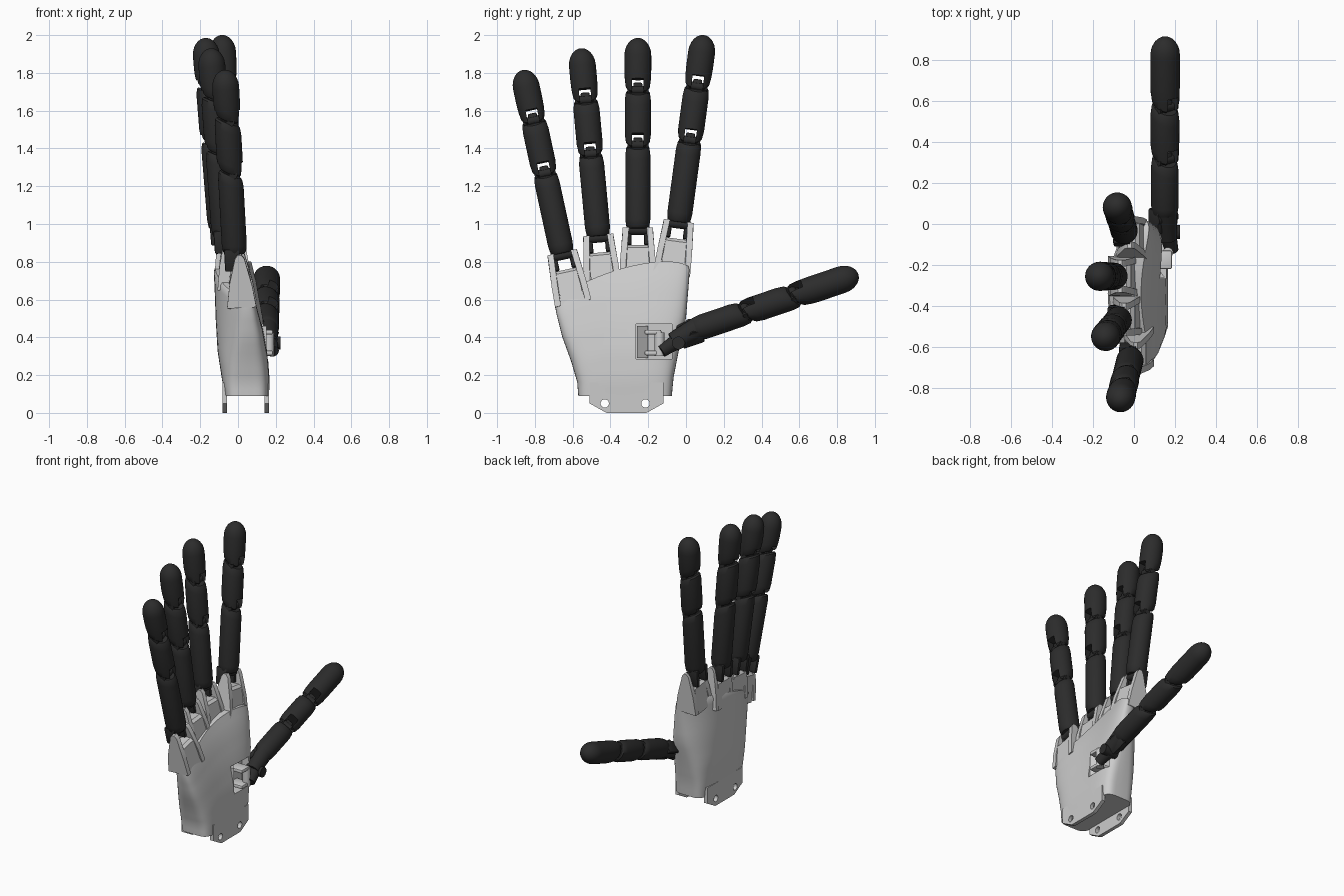
import bpy, bmesh, math
from mathutils import Matrix, Vector

old = bpy.data.objects.get("Cube")
if old:
    bpy.data.objects.remove(old, do_unlink=True)


def material(name, c):
    m = bpy.data.materials.new(name)
    m.use_nodes = True
    col = (c, c, c, 1)
    m.diffuse_color = col
    m.node_tree.nodes["Principled BSDF"].inputs["Base Color"].default_value = col
    return m


GREY = material("light grey shell", 0.60)
DARK = material("charcoal plastic", 0.025)
made = []


def finish(name, bm, mat, frame=None):
    bmesh.ops.recalc_face_normals(bm, faces=bm.faces)
    me = bpy.data.meshes.new(name)
    bm.to_mesh(me)
    bm.free()
    if frame:
        me.transform(frame)
    ob = bpy.data.objects.new(name, me)
    bpy.context.collection.objects.link(ob)
    me.materials.append(mat)
    made.append(ob)
    return ob


def box(name, lo, hi, mat, frame=None, bevel=0.0):
    bm = bmesh.new()
    bmesh.ops.create_cube(bm, size=1)
    for v in bm.verts:
        v.co = [l + (c + 0.5) * (h - l) for c, l, h in zip(v.co, lo, hi)]
    if bevel:
        bmesh.ops.bevel(bm, geom=bm.edges[:], offset=bevel, segments=2, affect='EDGES', profile=0.5)
    return finish(name, bm, mat, frame)


def rod(name, a, b, r, mat, frame=None, r2=None):
    a, b = Vector(a), Vector(b)
    bm = bmesh.new()
    rot = (b - a).to_track_quat('Z', 'Y').to_matrix().to_4x4()
    bmesh.ops.create_cone(bm, cap_ends=True, segments=24, radius1=r, radius2=r2 or r,
                          depth=(b - a).length, matrix=Matrix.Translation((a + b) / 2) @ rot)
    return finish(name, bm, mat, frame)


def plate(name, pts, axis, lo, hi, mat, frame=None):
    """Extrude a 2D outline along local x (axis 0) or y (axis 1)."""
    bm = bmesh.new()
    put = (lambda p, d: (d, p[0], p[1])) if axis == 0 else (lambda p, d: (p[0], d, p[1]))
    rings = [[bm.verts.new(put(p, d)) for p in pts] for d in (lo, hi)]
    skin(bm, rings)
    return finish(name, bm, mat, frame)


def skin(bm, rings, caps=True):
    n = len(rings[0])
    for A, B in zip(rings, rings[1:]):
        for i in range(n):
            bm.faces.new((A[i], A[(i + 1) % n], B[(i + 1) % n], B[i]))
    if caps:
        bm.faces.new(rings[0])
        bm.faces.new(rings[-1])


def cut(ob, cutter):
    mod = ob.modifiers.new("cut", 'BOOLEAN')
    mod.operation, mod.solver, mod.object = 'DIFFERENCE', 'EXACT', cutter
    bpy.context.view_layer.update()
    me = bpy.data.meshes.new_from_object(ob.evaluated_get(bpy.context.evaluated_depsgraph_get()))
    mat = ob.data.materials[0]
    ob.modifiers.clear()
    me.materials.clear()
    me.materials.append(mat)
    for p in me.polygons:
        p.material_index = 0
    ob.data = me
    made.remove(cutter)
    bpy.data.objects.remove(cutter, do_unlink=True)


# ---- palm: lofted rounded sections under a slanted, curved top rim
# t, pinky edge y, index edge y, centre x, half depth, bend, squareness
ROWS = [(0, -.57, -.075, .047, .118, 0, 5), (.14, -.576, -.066, .045, .126, .005, 4.5),
        (.35, -.608, -.038, .047, .13, .025, 3.6), (.6, -.655, 0, .055, .118, .055, 3),
        (.85, -.688, .014, .052, .098, .078, 2.7), (.97, -.695, .02, .045, .085, .088, 2.6),
        (1, -.688, .013, .045, .077, .088, 2.6)]
N = 64


def row_at(t):
    for a, b in zip(ROWS, ROWS[1:]):
        if t <= b[0]:
            k = (t - a[0]) / (b[0] - a[0])
            return [p + (q - p) * k for p, q in zip(a, b)]


bm = bmesh.new()
rings = []
for t in [0, .07, .14, .21, .28, .35, .43, .52, .6, .68, .76, .85, .92, .97, 1]:
    _, yl, yr, xc, b, bend, n = row_at(t)
    ring = []
    for i in range(N):
        a = math.tau * i / N
        c, s = math.cos(a), math.sin(a)
        v = math.copysign(abs(c) ** (2 / n), c)
        w = math.copysign(abs(s) ** (2 / n), s)
        u = (v + 1) / 2
        top = .61 + .4236 * u - .227 * u * u - .03 * u ** 12
        ring.append(bm.verts.new((xc + b * w - bend * (1 - v * v), (yl + yr) / 2 + v * (yr - yl) / 2,
                                  .09 + t * (top - .09))))
    rings.append(ring)
skin(bm, rings, caps=False)
for ring in (rings[0], rings[-1]):
    for i in range(N // 2):
        q = [ring[i], ring[i + 1], ring[N - i - 1], ring[-i]]
        bm.faces.new(list(dict.fromkeys(q)))
palm = finish("palm", bm, GREY)
cut(palm, box("cutter", (.085, -.265, .285), (.3, -.075, .47), GREY))

# ---- wrist plates with screw holes
OUT = [(-.51, .16), (-.51, .05), (-.43, .005), (-.42, 0), (-.21, 0), (-.2, .005), (-.12, .05), (-.12, .16)]
for side, x in (("back", -.082), ("front", .14)):
    p = plate(side + "_wrist_plate", OUT, 0, x, x + .025, GREY)
    for y in (-.43, -.215):
        cut(p, rod("cutter", (x - .05, y, .05), (x + .08, y, .05), .022, GREY))


# ---- fingers, built along local z with the palm side at local +x
def segment(name, a, b, r, frame, tip=False, base=False):
    prof = [(a, .78 * r), (a + .012, .92 * r), (a + .05, r)]
    if tip:
        prof += [(a + .1, 1.03 * r)]
        R = 1.03 * r
        L = 1.3 * R
        prof += [(b - L + L * math.sin(math.radians(g)), R * math.cos(math.radians(g)))
                 for g in (0, 15, 30, 45, 58, 70, 80, 87)]
    else:
        prof += [(b - .05, r), (b - .012, .93 * r), (b, .8 * r)]
    bm = bmesh.new()
    rings = []
    for k, (s, q) in enumerate(prof):
        slant = .45
        if tip:
            slant *= max(0, 1 - max(0, s - a - .05) / .08)
        if base:
            slant *= min(1, max(0, (s - a) / (b - a)))
        rings.append([bm.verts.new((q * math.cos(g), q * math.sin(g), s - slant * q * math.cos(g)))
                      for g in [math.tau * i / 32 for i in range(32)]])
    skin(bm, rings)
    return finish(name, bm, DARK, frame)


def finger(name, p0, p1, hint, joints, r=.069):
    p0, p1 = Vector(p0), Vector(p1)
    z = (p1 - p0).normalized()
    y = z.cross(Vector(hint)).normalized()
    x = y.cross(z)
    F = Matrix((x, y, z)).transposed().to_4x4()
    F.translation = p0
    L = (p1 - p0).length
    j1, j2 = (j * L for j in joints)
    segment(name + "_lower", .045, j1 - .055, r * .96, F, base=True)
    for part, a, b, tip in (("middle", j1, j2 - .055, False), ("tip", j2, L, True)):
        s = segment(name + "_" + part, a - .045, b, r, F, tip=tip)
        cut(s, box("cutter", (-.2, -.031, a - .14), (.2, .031, a + .008), DARK, F))
        # hinge tongue and pin
        box(name + "_" + part + "_tongue", (-.035, -.024, a - .13), (.03, .024, a - .012), DARK, F, .008)
        rod(name + "_" + part + "_pin", (.015, -.056, a - .05), (.015, .056, a - .05), .022, DARK, F)
    # knuckle hinge at the base
    for sd in (-1, 1):
        box(name + "_lug", (-.055, sd * .047 - .014, -.04), (.025, sd * .047 + .014, .08), DARK, F, .008)
    rod(name + "_knuckle_pin", (.01, -.06, .035), (.01, .06, .035), .024, DARK, F)
    return F


FINGERS = [("little_finger", (-.015, -.645, .80), (-.07, -.865, 1.815)),
           ("ring_finger", (-.07, -.46, .89), (-.145, -.557, 1.93)),
           ("middle_finger", (-.09, -.255, .93), (-.175, -.255, 1.985)),
           ("index_finger", (-.045, -.045, .965), (-.085, .095, 2.0))]
PRONG = [(-.055, -.23), (.10, -.23), (.085, -.12), (.05, .03), (.035, .05), (.015, .05), (0, .03), (-.035, -.1)]
for name, p0, p1 in FINGERS:
    F = finger(name, p0, p1, (1, 0, 0), (.51, .785))
    # knuckle mount: tapered socket between two pointed prongs
    plate(name + "_socket", [(-.05, -.24), (.095, -.24), (.07, -.06), (.05, -.045), (-.01, -.045), (-.03, -.06)],
          1, -.06, .06, GREY, F)
    for sd in (-1, 1):
        p = plate(name + "_prong", PRONG, 1, sd * .07 - .016, sd * .07 + .016, GREY, F)
        # flare the foot outwards a little
        inv = F.inverted()
        for v in p.data.vertices:
            q = inv @ v.co
            q.y += sd * .012 * max(0, min(1, -q.z / .2)) - sd * .006 * (q.z > 0)
            v.co = F @ q

# ---- thumb and its mount
finger("thumb", (.15, .0, .425), (.152, .912, .735), (.6, 0, .8), (.40, .68), r=.07)
for z0 in (.305, .415):
    box("thumb_bracket", (.08, -.22, z0), (.185, -.13, z0 + .025), GREY, None, .008)
plate("thumb_wedge", [(.08, -.26), (.15, -.26), (.105, -.2), (.08, -.2)], 1, 0, 1, GREY,
      Matrix(((1, 0, 0, 0), (0, 0, 1, 0), (0, .17, 0, .29), (0, 0, 0, 1))))
rod("thumb_swivel", (.165, -.14, .30), (.165, -.14, .425), .026, GREY)
rod("thumb_root", (.185, -.13, .325), (.16, -.03, .39), .032, DARK, None, .045)
rod("thumb_link", (.16, -.07, .375), (.15, .06, .445), .05, DARK, None, .062)
rod("thumb_root_pin", (.12, -.04, .37), (.225, -.04, .37), .034, DARK)

# ---- smooth shading with crisp edges
bpy.ops.object.select_all(action='DESELECT')
for ob in made:
    ob.select_set(True)
bpy.context.view_layer.objects.active = palm
bpy.ops.object.shade_smooth_by_angle(angle=math.radians(35))
